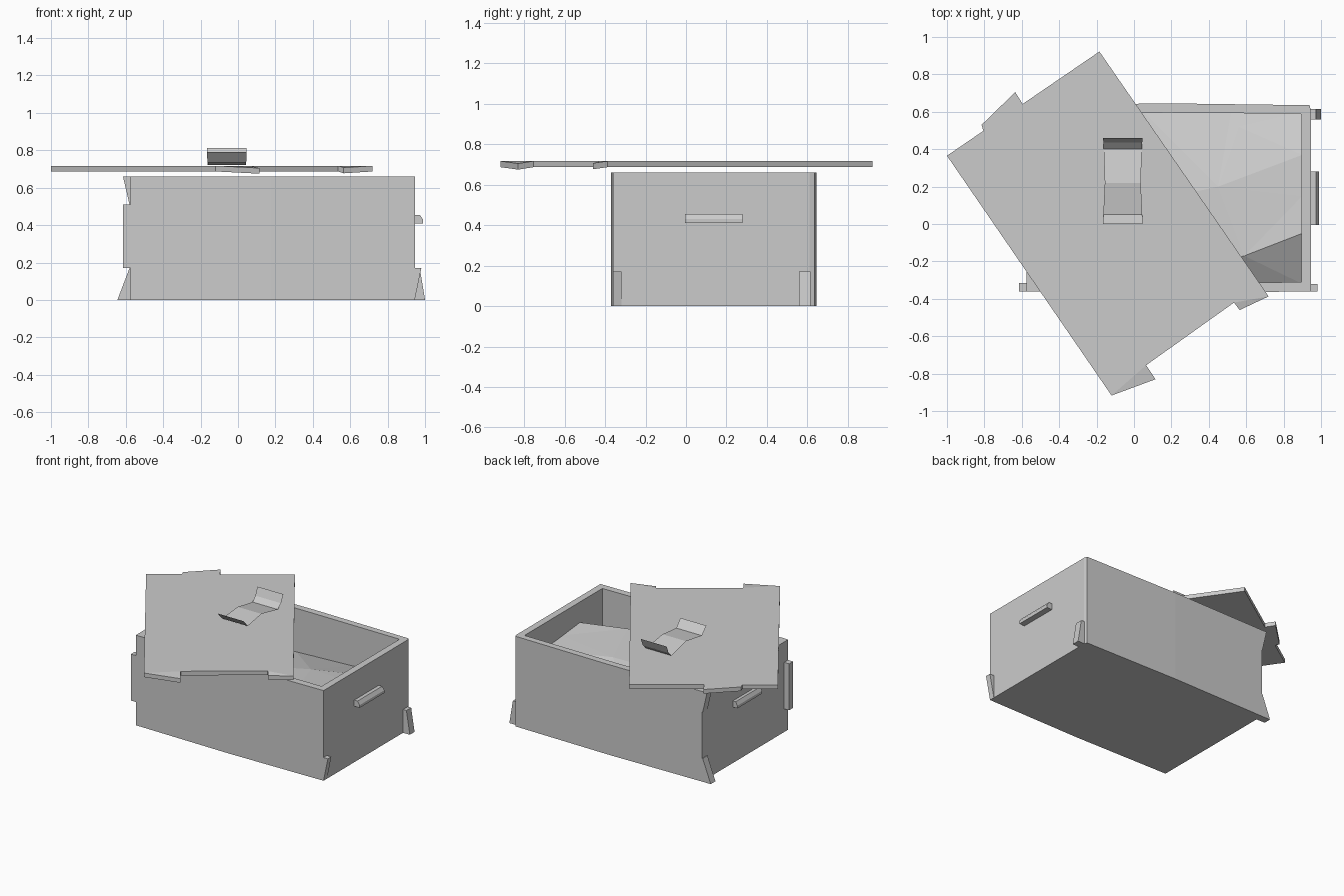
import bpy, bmesh
from mathutils import Vector
from mathutils.geometry import delaunay_2d_cdt

old = bpy.data.objects.get("Cube")
if old:
    bpy.data.objects.remove(old, do_unlink=True)

stone = bpy.data.materials.new("pale_grey_stone")
stone.use_nodes = True
colour = (0.6, 0.6, 0.6, 1)
stone.diffuse_color = colour
stone.node_tree.nodes["Principled BSDF"].inputs["Base Color"].default_value = colour


def make(name, verts, faces, fix_normals=True):
    mesh = bpy.data.meshes.new(name)
    mesh.from_pydata(verts, [], faces)
    if fix_normals:
        bm = bmesh.new()
        bm.from_mesh(mesh)
        bmesh.ops.recalc_face_normals(bm, faces=bm.faces)
        bm.to_mesh(mesh)
        bm.free()
    mesh.materials.append(stone)
    obj = bpy.data.objects.new(name, mesh)
    bpy.context.collection.objects.link(obj)
    return obj


def bridge(a, b, n):
    """Quads between two rings of n vertices starting at a and b."""
    return [(a + i, a + (i + 1) % n, b + (i + 1) % n, b + i) for i in range(n)]


def prism(name, lower, upper):
    n = len(lower)
    faces = [tuple(range(n)), tuple(range(n, 2 * n))] + bridge(0, n, n)
    return make(name, lower + upper, faces)


def side_prism(name, profile, y0, y1):
    """Extrude an x-z profile along y."""
    return prism(name, [(x, y0, z) for x, z in profile], [(x, y1, z) for x, z in profile])


# Hollow box with slightly bowed long walls
H, FLOOR = 0.66, 0.06
outer = [(-0.575, -0.36), (0.18, -0.37), (0.945, -0.36), (0.945, 0.612),
         (0.938, 0.635), (0.18, 0.645), (-0.575, 0.635)]
inner = [(-0.525, -0.31), (0.18, -0.32), (0.895, -0.31), (0.895, 0.58),
         (0.89, 0.59), (0.18, 0.595), (-0.525, 0.59)]
n = len(outer)
rings = [(outer, 0), (outer, H), (inner, H), (inner, FLOOR)]
verts = [(x, y, z) for ring, z in rings for x, y in ring]
faces = [tuple(range(n)), tuple(range(3 * n, 4 * n))]
for k in range(3):
    faces += bridge(k * n, (k + 1) * n, n)
make("box", verts, faces)

# Corner tabs where the panels lock together
side_prism("front_right_tab", [(-0.575, 0.17), (-0.615, 0.17), (-0.615, 0.51), (-0.575, 0.51)], -0.36, -0.315)
side_prism("back_right_lower_tab", [(-0.575, 0), (-0.645, 0), (-0.58, 0.17), (-0.575, 0.17)], 0.58, 0.635)
side_prism("back_right_upper_tab", [(-0.575, 0.51), (-0.58, 0.51), (-0.615, H), (-0.575, H)], 0.58, 0.635)
side_prism("front_left_tab", [(0.94, 0), (0.945, 0), (0.98, 0.17), (0.944, 0.17)], -0.36, -0.32)
side_prism("back_left_tab", [(0.94, 0), (1.0, 0), (0.972, 0.17), (0.94, 0.17)], 0.56, 0.615)

# Grips on both short ends
grip = [(0, 0.41), (0.045, 0.41), (0.045, 0.43), (0.028, 0.455), (0, 0.455)]
side_prism("left_grip", [(0.944 + d, z) for d, z in grip], -0.005, 0.28)
side_prism("right_grip", [(-0.574 - d * 0.85, z) for d, z in grip], -0.005, 0.28)

# Faceted heap filling the box
heap = [(-0.53, -0.32, 0.38), (-0.1, -0.32, 0.44), (0.62, -0.32, 0.4), (0.9, -0.32, 0.37),
        (-0.53, 0.1, 0.45), (0, 0.1, 0.42), (0.45, 0.2, 0.47), (0.59, -0.17, 0.5),
        (0.9, -0.05, 0.51), (0.9, 0.15, 0.49), (0.9, 0.37, 0.47), (0.56, 0.52, 0.39),
        (0.05, 0.6, 0.34), (0.52, 0.6, 0.36), (0.9, 0.6, 0.38), (-0.53, 0.6, 0.36)]
tris = delaunay_2d_cdt([Vector(p[:2]) for p in heap], [], [], 0, 1e-5)
points = [(v.x, v.y, heap[src[0]][2]) for v, src in zip(tris[0], tris[3])]
make("heap", points, tris[2], fix_normals=False)

# Lid slab lying askew on the box
T, Z = 0.03, 0.687


def slab(name, corners):
    """Slab from (x, y, drop) corners; drop bends a corner downwards."""
    return prism(name, [(x, y, Z - d) for x, y, d in corners],
                 [(x, y, Z + T - d) for x, y, d in corners])


slab("lid", [(-1, 0.365, 0), (-0.185, 0.922, 0), (0.72, -0.387, 0), (0.535, -0.42, 0),
             (0.065, -0.755, 0), (-0.12, -0.917, 0)])
slab("lid_back_tab", [(-0.805, 0.497, 0), (-0.815, 0.53, 0), (-0.635, 0.705, 0), (-0.595, 0.641, 0)])
slab("lid_front_tab", [(-0.12, -0.917, 0), (0.115, -0.83, 0.012), (0.065, -0.755, 0)])
slab("lid_left_tab", [(0.72, -0.387, 0), (0.565, -0.46, 0.01), (0.535, -0.42, 0)])

# Thin bent strip forming the lid handle
strip = [(0, 0.79, 0.105), (0.05, 0.735, 0.104), (0.22, 0.757, 0.096), (0.4, 0.722, 0.102),
         (0.435, 0.755, 0.104), (0.46, 0.812, 0.105)]
verts = [(-0.06 + s * w, y, z) for y, z, w in strip for s in (-1, 1)]
faces = [(2 * i, 2 * i + 1, 2 * i + 3, 2 * i + 2) for i in range(len(strip) - 1)]
make("lid_handle", verts, faces, fix_normals=False)
